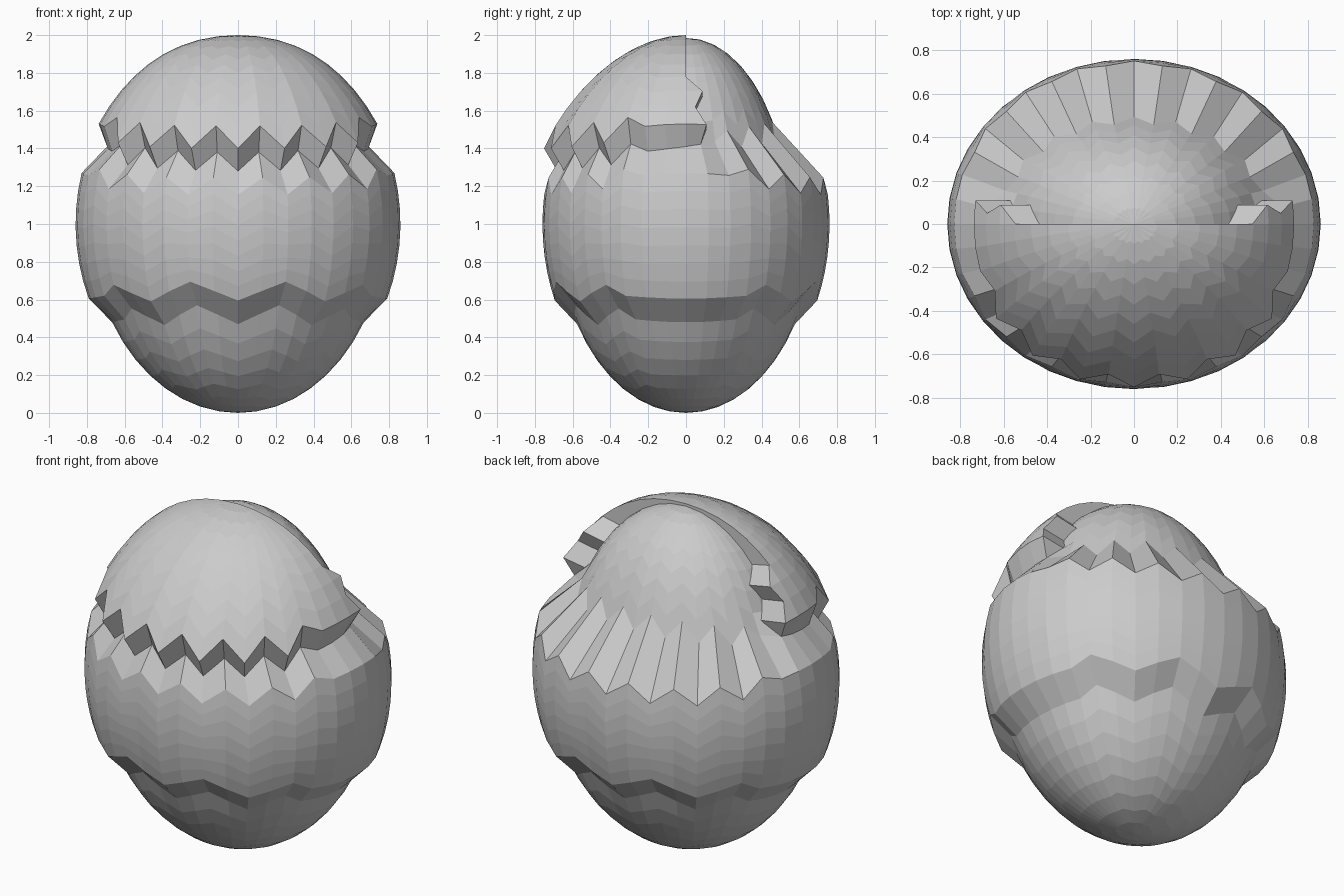
import bpy
import math

COLUMNS = 40
FRONT = 30  # column that faces -y

default = bpy.data.objects.get("Cube")
if default:
    bpy.data.objects.remove(default, do_unlink=True)

grey = bpy.data.materials.new("light_grey")
grey.use_nodes = True
colour = (0.6, 0.6, 0.6, 1)
grey.diffuse_color = colour
grey.node_tree.nodes["Principled BSDF"].inputs["Base Color"].default_value = colour


def lerp(a, b, t):
    return a + (b - a) * t


def angle(k):
    return 2 * math.pi * k / COLUMNS


def point(k, z, rx, ry, rz=1.0):
    """Point of a squashed sphere at one column and height."""
    ring = math.sqrt(max(0.0, 1 - ((z - 1) / rz) ** 2))
    return (rx * ring * math.cos(angle(k)), ry * ring * math.sin(angle(k)), z)


def latitude(z):
    return math.asin(max(-1.0, min(1.0, z - 1)))


def between(z0, z1, t):
    return 1 + math.sin(lerp(latitude(z0), latitude(z1), t))


def is_back(k):
    return math.sin(angle(k)) > 0


# Zigzag edge heights, flatter at the sides
def zigzag(k, period):
    fade = 1 if abs(math.cos(angle(k))) < 0.93 else 0
    return -fade * math.cos(2 * math.pi * (k - FRONT) / period)


def lower_edge(k):
    return 0.52 + 0.05 * zigzag(k, 4) - 0.04 * abs(math.cos(angle(k))) ** 4


def band_bottom(k):
    return lower_edge(k) + 0.125


def band_top(k):
    return 1.2 + 0.045 * zigzag(k, 2) + 0.07 * math.cos(angle(k)) ** 4


def waist_height(k):
    return 1.41 + 0.08 * math.sin(angle(k)) + 0.05 * zigzag(k, 2)


def cap_edge(k):
    return 1.46 + 0.06 * zigzag(k, 2) + 0.07 * math.cos(angle(k)) ** 4


def waist(k):
    rx = 0.76 if math.sin(angle(k)) < 0.2 else 0.69
    return point(k, waist_height(k), rx, 0.55 if is_back(k) else 0.71)


def make_part(name, rows, closed):
    """Skin a list of point rows with quads."""
    width = len(rows[0])
    verts = [p for row in rows for p in row]
    faces = []
    for r in range(len(rows) - 1):
        for c in range(width if closed else width - 1):
            d = (c + 1) % width
            faces.append((r * width + c, r * width + d,
                          (r + 1) * width + d, (r + 1) * width + c))
    mesh = bpy.data.meshes.new(name)
    mesh.from_pydata(verts, [], faces)
    mesh.materials.append(grey)
    part = bpy.data.objects.new(name, mesh)
    bpy.context.collection.objects.link(part)
    # Merge the poles
    bpy.context.view_layer.objects.active = part
    part.select_set(True)
    bpy.ops.object.mode_set(mode="EDIT")
    bpy.ops.mesh.select_all(action="SELECT")
    bpy.ops.mesh.remove_doubles(threshold=0.0005)
    bpy.ops.object.mode_set(mode="OBJECT")
    part.select_set(False)
    return part


# Body: lower bowl, raised belt, shoulder and inner dome
ring = range(COLUMNS)
rows = []
for i in range(9):
    rows.append([point(k, between(0, lower_edge(k), i / 8), 0.78, 0.68) for k in ring])
for i in range(8):
    rows.append([point(k, between(band_bottom(k), band_top(k), i / 7), 0.86, 0.76)
                 for k in ring])
rows.append([waist(k) for k in ring])
for i in range(1, 9):
    t = i / 8
    row = []
    for k in ring:
        z = 1 + 0.985 * (between(waist_height(k), 2, t) - 1)
        row.append(point(k, z, 0.68, 0.55, 0.985))
    rows.append(row)
make_part("body", rows, True)

# Front cap: overhanging half shell with a toothed lower edge
span = range(COLUMNS // 2 - 1, COLUMNS + 2)
rows = [[waist(k) for k in span]]
for i in range(10):
    t = i / 9
    row = []
    for k in span:
        z = between(cap_edge(k), 2, t)
        x, y, z = point(k, z, lerp(0.87, 0.97, t * t), lerp(0.82, 0.7, t))
        if z > 1.75:
            y = min(y, 0)
        elif is_back(k) and i % 2:
            y *= 0.5
        row.append((x, y, z))
    rows.append(row)
# Turn the rim in to meet the dome
for row in rows:
    for end in (0, -1):
        x, y, z = row[end]
        rim = (x * 0.74, y, z - 0.03)
        row.insert(0 if end == 0 else len(row), rim)
make_part("front_cap", rows, False)
